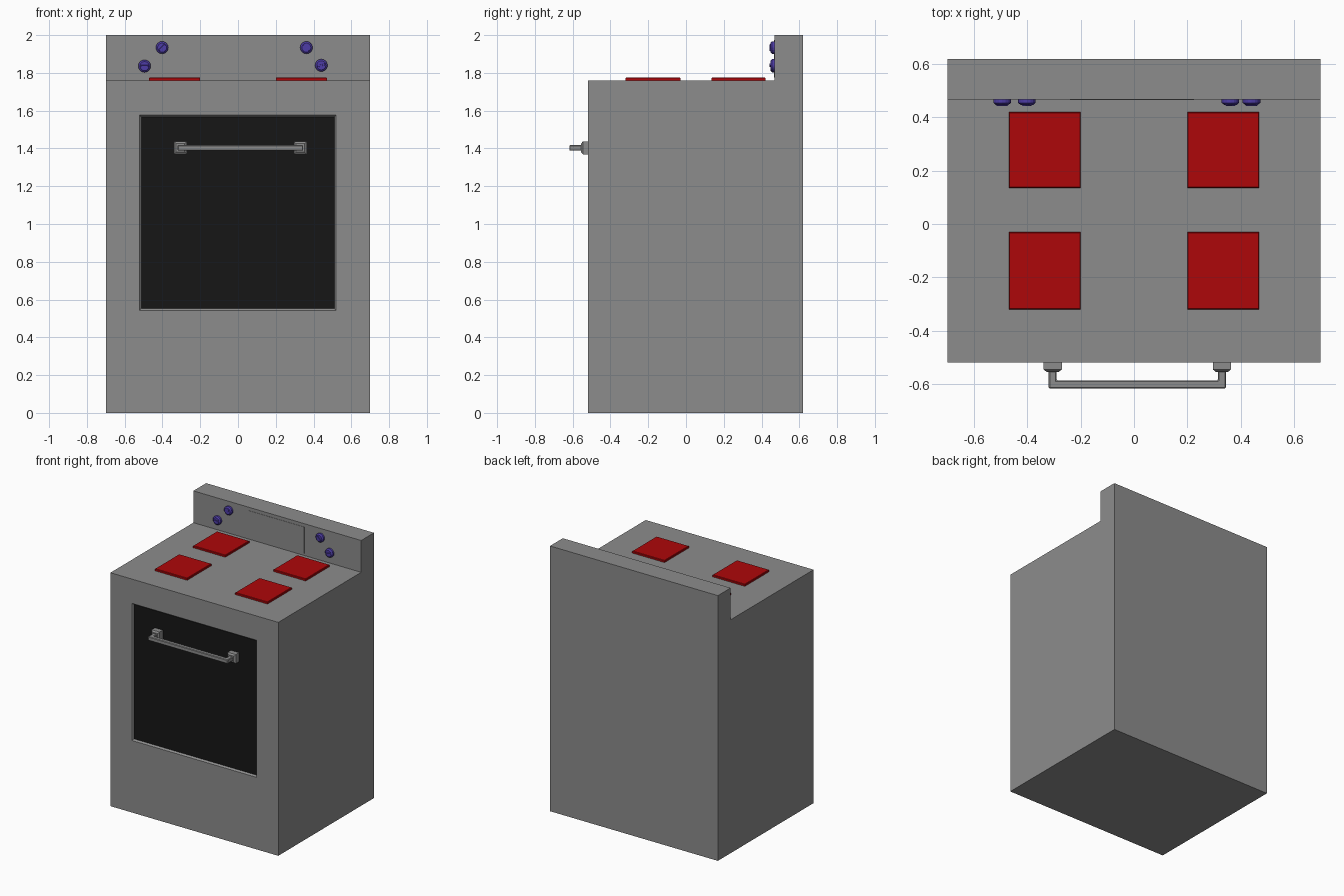
import bpy, bmesh, math
from mathutils import Vector

if "Cube" in bpy.data.objects:
    bpy.data.objects.remove(bpy.data.objects["Cube"])

GREY = ("body_grey", (0.265, 0.265, 0.265, 1))
RED = ("burner_red", (0.42, 0.002, 0.003, 1))
BLUE = ("knob_blue", (0.075, 0.045, 0.38, 1))
BLACK = ("glass_black", (0.008, 0.008, 0.008, 1))
FRONT, DEPTH, PANEL = -0.52, 0.012, 0.468


def finish(name, bm, color=GREY):
    bmesh.ops.recalc_face_normals(bm, faces=bm.faces)
    me = bpy.data.meshes.new(name)
    bm.to_mesh(me)
    bm.free()
    ob = bpy.data.objects.new(name, me)
    bpy.context.collection.objects.link(ob)
    mat = bpy.data.materials.get(color[0]) or bpy.data.materials.new(color[0])
    mat.diffuse_color = color[1]
    mat.use_nodes = True
    mat.node_tree.nodes["Principled BSDF"].inputs["Base Color"].default_value = mat.diffuse_color
    me.materials.append(mat)
    return ob


def extruded(pts, vec):
    """Solid made by sweeping a closed outline along vec."""
    bm = bmesh.new()
    face = bm.faces.new([bm.verts.new(p) for p in pts])
    new = bmesh.ops.extrude_face_region(bm, geom=[face], use_keep_orig=True)["geom"]
    bmesh.ops.translate(bm, vec=vec, verts=[g for g in new if isinstance(g, bmesh.types.BMVert)])
    return bm


def loft(rings, bm=None, cap_start=True, cap_end=True):
    """Skin a series of matching rings."""
    bm = bm or bmesh.new()
    rows = [[bm.verts.new(p) for p in r] for r in rings]
    n = len(rows[0])
    for a, b in zip(rows, rows[1:]):
        for i in range(n):
            bm.faces.new((a[i], a[(i + 1) % n], b[(i + 1) % n], b[i]))
    if cap_start:
        bm.faces.new(rows[0])
    if cap_end:
        bm.faces.new(rows[-1])
    return bm


def rect_xz(x0, x1, z0, z1, y):
    return [(x0, y, z0), (x1, y, z0), (x1, y, z1), (x0, y, z1)]


def rect_xy(x0, x1, y0, y1, z):
    return [(x0, y0, z), (x1, y0, z), (x1, y1, z), (x0, y1, z)]


# Body: stepped side profile, with the front face replaced by a recessed frame
profile = [(FRONT, 0), (0.62, 0), (0.62, 2), (PANEL, 2), (PANEL, 1.76), (FRONT, 1.76)]
bm = extruded([(-0.7, y, z) for y, z in profile], Vector((1.4, 0, 0)))
front = [f for f in bm.faces if all(abs(v.co.y - FRONT) < 1e-5 for v in f.verts)]
bmesh.ops.delete(bm, geom=front, context='FACES_ONLY')
loft([rect_xz(-0.7, 0.7, 0, 1.76, FRONT),
      rect_xz(-0.522, 0.52, 0.543, 1.577, FRONT),
      rect_xz(-0.512, 0.51, 0.553, 1.567, FRONT + DEPTH)], bm, False, False)
bmesh.ops.remove_doubles(bm, verts=bm.verts, dist=1e-4)
finish("oven_body", bm)

# Oven door glass
bm = bmesh.new()
bm.faces.new([bm.verts.new(p) for p in rect_xz(-0.512, 0.51, 0.553, 1.567, FRONT + DEPTH)])
glass = finish("door_glass", bm, BLACK)
if glass.data.polygons[0].normal.y > 0:
    glass.data.flip_normals()

# Door handle: chamfered U-shaped bar and two tapered mounts
xa, xb, yb, t = -0.32, 0.345, -0.617, 0.03
u = [(xa, FRONT), (xa, yb), (xb, yb), (xb, FRONT),
     (xb - t, FRONT), (xb - t, yb + t), (xa + t, yb + t), (xa + t, FRONT)]
bar = finish("handle_bar", extruded([(x, y, 1.388) for x, y in u], Vector((0, 0, t))))
chamfer = bar.modifiers.new("chamfer", 'BEVEL')
chamfer.width, chamfer.segments = 0.004, 1
for side, cx in (("left", xa + t / 2), ("right", xb - t / 2)):
    steps = [(FRONT + DEPTH, 0.034), (-0.546, 0.034), (-0.555, 0.023)]
    finish(f"handle_mount_{side}",
           loft([rect_xz(cx - r, cx + r, 1.403 - r, 1.403 + r, y) for y, r in steps]))

# Four cooking plates with a small chamfer
for row, (y0, y1) in (("front", (-0.32, -0.03)), ("back", (0.135, 0.42))):
    for side, (x0, x1) in (("left", (-0.47, -0.2)), ("right", (0.2, 0.47))):
        steps = [(1.759, 0), (1.772, 0), (1.775, 0.003)]
        finish(f"burner_{row}_{side}",
               loft([rect_xy(x0 + i, x1 - i, y0 + i, y1 - i, z) for z, i in steps]), RED)

# Very thin display plate on the control panel
finish("display_plate", loft([rect_xz(-0.24, 0.225, 1.775, 1.975, y) for y in (PANEL, PANEL - 0.002)]))

# Control knobs: tapered disc with a raised grip turned to its own angle
knobs = [(-0.495, 1.836, 0), (-0.402, 1.934, 45), (0.362, 1.934, -45), (0.441, 1.84, 15)]
for k, (cx, cz, deg) in enumerate(knobs, 1):
    rings = [[(cx + r * math.cos(a), y, cz + r * math.sin(a))
              for a in (i * math.tau / 16 for i in range(16))]
             for y, r in ((PANEL, 0.033), (0.455, 0.033), (0.447, 0.024))]
    finish(f"knob_{k}", loft(rings), BLUE)
    c, s = math.cos(math.radians(deg)), math.sin(math.radians(deg))
    grip = [[(cx + c * p[0] - s * p[2], p[1], cz + s * p[0] + c * p[2])
             for p in rect_xz(-w, w, -h, h, y)]
            for y, w, h in ((0.453, 0.026, 0.005), (0.442, 0.019, 0.004))]
    finish(f"knob_grip_{k}", loft(grip), BLUE)
